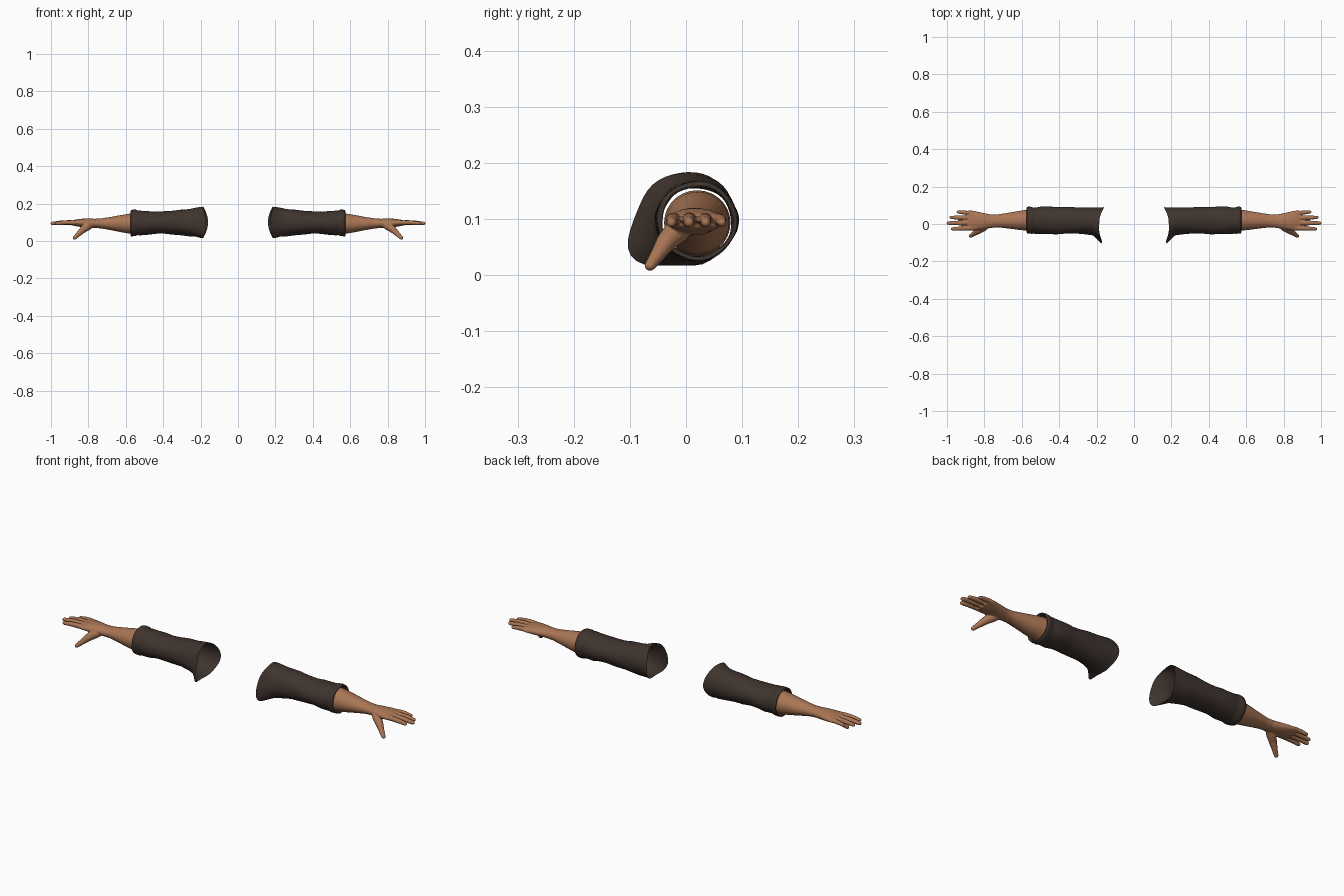
import bpy, bmesh, math
from mathutils import Vector

if "Cube" in bpy.data.objects:
    bpy.data.objects.remove(bpy.data.objects["Cube"])


def material(name, rgb):
    m = bpy.data.materials.new(name)
    m.diffuse_color = (*rgb, 1)
    m.use_nodes = True
    m.node_tree.nodes["Principled BSDF"].inputs["Base Color"].default_value = m.diffuse_color
    return m


SKIN = material("warm skin", (0.40, 0.18, 0.09))
CLOTH = material("dark brown cloth", (0.050, 0.034, 0.027))


def loft(bm, rings, caps=True):
    """Join rings of points with quads."""
    vs = [[bm.verts.new(p) for p in r] for r in rings]
    n = len(vs[0])
    for a, b in zip(vs, vs[1:]):
        for i in range(n):
            j = (i + 1) % n
            bm.faces.new((a[i], a[j], b[j], b[i]))
    if caps:
        bm.faces.new(vs[0][::-1])
        bm.faces.new(vs[-1])


def section(x, y0, y1, z0, z1, n=28):
    """Oval section across the arm."""
    return [Vector((x, (y0 + y1) / 2 + (y1 - y0) / 2 * math.cos(t),
                    (z0 + z1) / 2 + (z1 - z0) / 2 * math.sin(t)))
            for t in (2 * math.pi * i / n for i in range(n))]


def tube(bm, points, radii, n=14):
    """Tapered digit with a rounded tip."""
    pts = [Vector(p) for p in points]
    rad = list(radii)
    end = (pts[-1] - pts[-2]).normalized()
    tip, r = pts[-1].copy(), rad[-1]
    for a in (30, 55, 78):
        pts.append(tip + end * r * math.sin(math.radians(a)))
        rad.append(r * math.cos(math.radians(a)))
    rings = []
    for k, p in enumerate(pts):
        d = (pts[min(k + 1, len(pts) - 1)] - pts[max(k - 1, 0)]).normalized()
        u = d.cross(Vector((0, 0, 1))).normalized()
        v = u.cross(d)
        rings.append([p + rad[k] * (u * math.cos(t) - v * math.sin(t))
                      for t in (2 * math.pi * i / n for i in range(n))])
    loft(bm, rings)


def finish(name, bm, mat):
    bmesh.ops.recalc_face_normals(bm, faces=bm.faces)
    me = bpy.data.meshes.new(name)
    bm.to_mesh(me)
    bm.free()
    me.materials.append(mat)
    ob = bpy.data.objects.new(name, me)
    bpy.context.collection.objects.link(ob)
    return ob


def smooth_and_mirror(ob):
    for p in ob.data.polygons:
        p.use_smooth = True
    ob.modifiers.new("other side", 'MIRROR').use_axis[0] = True


# Forearm and palm
bm = bmesh.new()
loft(bm, [section(*s) for s in [
    (0.500, -0.040, 0.080, 0.034, 0.152),
    (0.570, -0.036, 0.077, 0.038, 0.148),
    (0.620, -0.031, 0.069, 0.046, 0.140),
    (0.680, -0.023, 0.059, 0.058, 0.129),
    (0.730, -0.018, 0.051, 0.067, 0.121),
    (0.765, -0.021, 0.051, 0.070, 0.119),
    (0.800, -0.028, 0.058, 0.071, 0.120),
    (0.840, -0.034, 0.067, 0.075, 0.119),
    (0.870, -0.036, 0.073, 0.080, 0.114),
    (0.890, -0.034, 0.071, 0.084, 0.109)]])

# Fingers: base y, tip y, tip x, radius
for yb, yt, xt, r in [(-0.021, -0.026, 0.978, 0.0115),
                      (0.006, 0.005, 1.000, 0.0120),
                      (0.033, 0.035, 0.985, 0.0115),
                      (0.057, 0.064, 0.948, 0.0105)]:
    xb, xe = 0.855, xt - 0.007
    at = lambda f, z: (xb + (xe - xb) * f, yb + (yt - yb) * f, z)
    tube(bm, [at(0, 0.097), at(0.35, 0.099), at(0.65, 0.098), at(1, 0.094)],
         [r * 1.1, r * 1.08, r, r * 0.78])

# Thumb with its fleshy base
tube(bm, [(0.775, 0.004, 0.092), (0.805, -0.016, 0.079), (0.832, -0.036, 0.058),
          (0.853, -0.050, 0.037), (0.874, -0.064, 0.017)],
     [0.017, 0.023, 0.018, 0.0135, 0.010])
raw = finish("arm_blend", bm, SKIN)

# Blend the digits into the palm and open the hidden end
rm = raw.modifiers.new("blend", 'REMESH')
rm.mode = 'VOXEL'
rm.voxel_size = 0.0027
sm = raw.modifiers.new("soften", 'SMOOTH')
sm.factor, sm.iterations = 0.5, 4
dg = bpy.context.evaluated_depsgraph_get()
bm = bmesh.new()
bm.from_mesh(raw.evaluated_get(dg).to_mesh())
bmesh.ops.bisect_plane(bm, geom=bm.verts[:] + bm.edges[:] + bm.faces[:],
                       plane_co=(0.515, 0, 0), plane_no=(-1, 0, 0), clear_outer=True)
bpy.data.objects.remove(raw)
smooth_and_mirror(finish("forearms_and_hands", bm, SKIN))


def cloth_ring(x, y0, y1, z0, z1, flare, n=40):
    """Sleeve section with a hanging lower front corner and soft wrinkles."""
    ring = section(x, y0, y1, z0, z1, n)
    for i, p in enumerate(ring):
        t = 2 * math.pi * i / n
        c = max(0, math.cos(t - math.radians(220))) ** 4 * 0.03 * flare
        w = 0.0022 * math.sin(x * 75 + 3 * t) * math.sin(2 * t + x * 20)
        p.y += -c + w * math.cos(t)
        p.z += -0.5 * c + w * math.sin(t)
        p.z = max(p.z, 0.017)
        # Uneven shoulder opening
        p.x += flare * (0.014 * math.sin(t) ** 2 - 0.012 * math.cos(t) * math.cos(t)
                        + 0.012 * max(0, -math.cos(t)))
    return ring


# Sleeve, flared at the shoulder and turned in at the cuff
bm = bmesh.new()
loft(bm, [cloth_ring(*s) for s in [
    (0.172, -0.084, 0.090, 0.016, 0.184, 1.0),
    (0.190, -0.073, 0.089, 0.018, 0.182, 0.75),
    (0.220, -0.058, 0.088, 0.023, 0.177, 0.35),
    (0.260, -0.053, 0.089, 0.027, 0.172, 0.1),
    (0.310, -0.051, 0.089, 0.031, 0.167, 0),
    (0.360, -0.052, 0.090, 0.036, 0.161, 0),
    (0.410, -0.054, 0.091, 0.040, 0.157, 0),
    (0.450, -0.055, 0.093, 0.038, 0.157, 0),
    (0.490, -0.055, 0.094, 0.033, 0.161, 0),
    (0.525, -0.052, 0.090, 0.030, 0.162, 0),
    (0.536, -0.050, 0.088, 0.030, 0.161, 0),
    (0.546, -0.053, 0.091, 0.026, 0.166, 0),
    (0.562, -0.053, 0.091, 0.025, 0.167, 0),
    (0.572, -0.051, 0.089, 0.026, 0.165, 0),
    (0.574, -0.047, 0.085, 0.030, 0.161, 0),
    (0.568, -0.044, 0.083, 0.033, 0.157, 0),
    (0.520, -0.043, 0.082, 0.034, 0.155, 0)]], caps=False)
smooth_and_mirror(finish("sleeves", bm, CLOTH))
